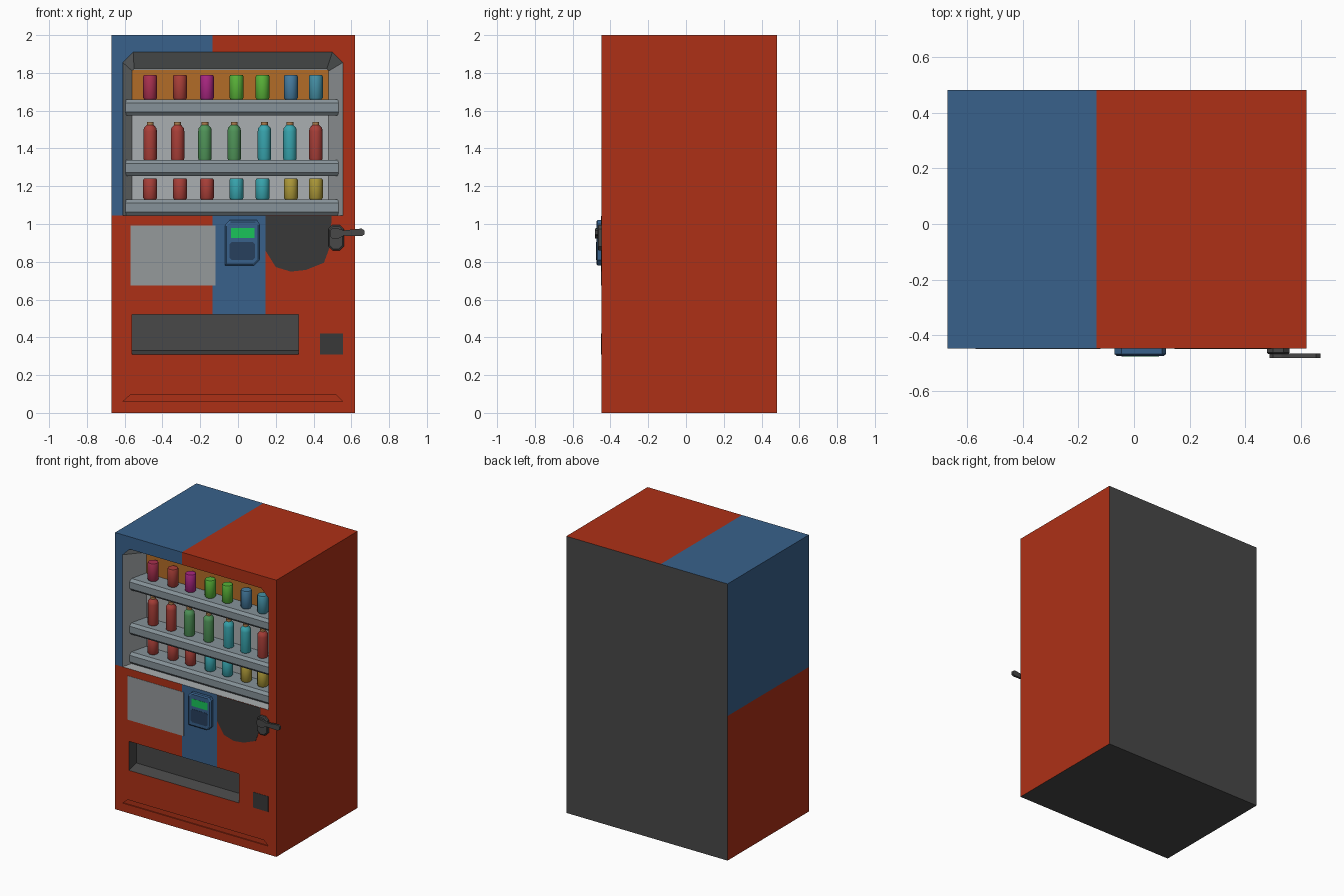
import bpy, bmesh, math
from mathutils import Vector

if "Cube" in bpy.data.objects:
    bpy.data.objects.remove(bpy.data.objects["Cube"])

FRONT, BACK = -0.447, 0.482
mats = {}

def mat(name, r, g, b):
    m = bpy.data.materials.new(name)
    m.diffuse_color = (r, g, b, 1)
    m.use_nodes = True
    m.node_tree.nodes["Principled BSDF"].inputs["Base Color"].default_value = m.diffuse_color
    mats[name] = m

for spec in [("red", .42, .03, .008), ("blue", .04, .12, .26), ("dark", .065, .065, .065),
             ("charcoal", .04, .04, .04), ("light", .40, .43, .44), ("panel", .30, .32, .33),
             ("shelf", .24, .29, .32), ("orange", .45, .15, .02), ("navy", .02, .05, .11),
             ("screen", .01, .55, .1), ("crimson", .4, .03, .08), ("brick", .4, .05, .04),
             ("magenta", .4, .02, .22), ("lime", .1, .45, .04), ("green", .08, .3, .1),
             ("cyan", .04, .38, .43), ("steel", .06, .2, .35), ("teal", .06, .28, .38),
             ("yellow", .42, .32, .04), ("cap", .45, .22, .08)]:
    mat(*spec)

def finish(name, bm, color=None, smooth=False):
    bmesh.ops.recalc_face_normals(bm, faces=bm.faces)
    me = bpy.data.meshes.new(name)
    bm.to_mesh(me)
    bm.free()
    ob = bpy.data.objects.new(name, me)
    bpy.context.collection.objects.link(ob)
    if color:
        me.materials.append(mats[color])
    if smooth:
        bpy.ops.object.select_all(action='DESELECT')
        ob.select_set(True)
        bpy.context.view_layer.objects.active = ob
        bpy.ops.object.shade_smooth_by_angle(angle=math.radians(40))
    return ob

def skin(bm, rings):
    """Join matching rings of points and cap both ends."""
    vs = [[bm.verts.new(p) for p in ring] for ring in rings]
    n = len(vs[0])
    for a, b in zip(vs, vs[1:]):
        for i in range(n):
            bm.faces.new((a[i], a[(i + 1) % n], b[(i + 1) % n], b[i]))
    bm.faces.new(vs[0])
    bm.faces.new(vs[-1])

def loft(name, loops, color=None):
    """Outlines in x,z stacked along y."""
    bm = bmesh.new()
    skin(bm, [[(x, y, z) for x, z in poly] for poly, y in loops])
    return finish(name, bm, color)

def plate(name, poly, y0, y1, color=None):
    return loft(name, [(poly, y0), (poly, y1)], color)

def rect(x0, x1, z0, z1, c=0, top=True, bottom=True):
    """Rectangle outline, optionally with cut corners."""
    lo = [(x0 + c, z0), (x1 - c, z0), (x1, z0 + c)] if c and bottom else [(x0, z0), (x1, z0)]
    hi = [(x1, z1 - c), (x1 - c, z1), (x0 + c, z1), (x0, z1 - c)] if c and top else [(x1, z1), (x0, z1)]
    return lo + hi + ([(x0, z0 + c)] if c and bottom else [])

# Cabinet box, split along the colour borders
bm = bmesh.new()
skin(bm, [[(x, y, z) for x, z in rect(-.67, .62, 0, 2)] for y in (FRONT, BACK)])
for co, no in [((-.135, 0, 0), (1, 0, 0)), ((.145, 0, 0), (1, 0, 0)), ((0, 0, 1.045), (0, 0, 1)),
               ((0, 0, .52), (0, 0, 1)), ((0, 0, .06), (0, 0, 1))]:
    bmesh.ops.bisect_plane(bm, geom=bm.verts[:] + bm.edges[:] + bm.faces[:], plane_co=co, plane_no=no)
cabinet = finish("cabinet", bm)

# Recesses: display window, delivery tray, kick step
win = rect(-.61, .555, 1.045, 1.91, .055, bottom=False)
win_back = rect(-.56, .48, 1.045, 1.82, .01, bottom=False)
slot = rect(-.56, .32, .31, .52)
slot_back = rect(-.56, .32, .33, .52)
kick = [(-.61, .06), (.555, .06), (.52, .095), (-.57, .095)]
cutters = [loft("window_cutter", [(win, -.55), (win, FRONT), (win_back, -.245)]),
           loft("tray_cutter", [(slot, -.55), (slot, FRONT), (slot_back, -.36)]),
           plate("kick_cutter", kick, -.55, FRONT + .008)]
for c in cutters:
    md = cabinet.modifiers.new("cut", 'BOOLEAN')
    md.operation, md.solver, md.object = 'DIFFERENCE', 'EXACT', c
    c.hide_render = True
dg = bpy.context.evaluated_depsgraph_get()
me = bpy.data.meshes.new_from_object(cabinet.evaluated_get(dg))
cabinet.modifiers.clear()
cabinet.data = me
for c in cutters:
    bpy.data.objects.remove(c)

# Cabinet colours by location
me.materials.clear()
names = ["red", "blue", "dark", "light"]
for n in names:
    me.materials.append(mats[n])
for p in me.polygons:
    x, y, z = p.center
    inside = FRONT + .002 < y < BACK - .01 and -.66 < x < .61 and .01 < z < 1.99
    color = "red"
    if y > BACK - .01 or z < .005:
        color = "dark"
    elif inside and z > 1:
        color = "light"
    elif inside and z > .2:
        color = "dark"
    elif x < -.135 and z > 1.045:
        color = "blue"
    elif y < FRONT + .01 and -.135 < x < .145 and .52 < z < 1.045:
        color = "blue"
    p.material_index = names.index(color)

# Back card and shelves
plate("display_backing", rect(-.56, .48, 1.62, 1.815), -.248, -.235, "orange")
for i, z in enumerate((1.045, 1.255, 1.575)):
    prof = [(-.235, z), (-.372, z), (-.388, z + .018), (-.388, z + .065), (-.372, z + .085), (-.235, z + .085)]
    bm = bmesh.new()
    skin(bm, [[(x, a, b) for a, b in prof] for x in (-.609, .554)])
    finish(f"shelf_{i + 1}", bm, "shelf")

# Drinks
def lathe(name, x, z, prof, color, cap_from=None):
    bm = bmesh.new()
    n = 14
    skin(bm, [[(x + r * math.cos(2 * math.pi * k / n), -.305 + r * math.sin(2 * math.pi * k / n), z + h)
               for k in range(n)] for r, h in prof])
    ob = finish(name, bm, color, True)
    if cap_from:
        ob.data.materials.append(mats["cap"])
        for p in ob.data.polygons:
            if p.center.z > z + cap_from:
                p.material_index = 1

def can(h):
    return [(.031, 0), (.037, .008), (.037, h - .008), (.033, h)]

bottle = [(.033, 0), (.036, .008), (.036, .15), (.033, .168), (.018, .185), (.018, .2)]
can_x = (-.465, -.307, -.165, -.008, .13, .28, .412)
bottle_x = (-.465, -.32, -.175, -.02, .14, .275, .412)
rows = [("top_can", can_x, 1.66, can(.128), None,
         "crimson brick magenta lime lime steel teal"),
        ("bottle", bottle_x, 1.34, bottle, .187, "brick brick green green cyan cyan brick"),
        ("bottom_can", can_x, 1.13, can(.11), None, "brick brick brick cyan cyan yellow yellow")]
for name, xs, z, prof, cap, colors in rows:
    for i, (x, c) in enumerate(zip(xs, colors.split())):
        lathe(f"{name}_{i + 1}", x, z, prof, c, cap)

# Flat front panels
plate("notice_panel", rect(-.57, -.12, .675, .992), FRONT - .002, FRONT + .01, "panel")
plate("coin_panel", [(.145, 1.043), (.495, 1.043), (.49, .89), (.455, .795), (.36, .757), (.28, .748),
                     (.2, .772), (.145, .86)], FRONT - .002, FRONT + .01, "charcoal")
plate("coin_return", rect(.433, .555, .308, .42), FRONT - .002, FRONT + .01, "charcoal")

# Card reader
reader = [(-.07, .78), (.085, .78), (.115, .81), (.115, 1.0), (.1, 1.02), (-.045, 1.02), (-.07, .995)]
inner = [(.0225 + (x - .0225) * .9, .9 + (z - .9) * .93) for x, z in reader]
loft("card_reader", [(reader, FRONT + .01), (reader, -.468), (inner, -.475)], "blue")
plate("reader_pad", rect(-.045, .09, .81, .905, .012), -.4765, -.47, "navy")
plate("reader_screen", rect(-.037, .088, .927, .98), -.4765, -.47, "screen")

# Lock and lever handle
lock = rect(.478, .56, .86, .995, .022)
lock_in = rect(.484, .554, .867, .988, .02)
loft("lock_plate", [(lock, FRONT + .01), (lock, -.462), (lock_in, -.468)], "dark")
bar = [(.487, .935), (.5, .922), (.53, .922), (.56, .938), (.655, .936), (.67, .945), (.67, .965),
       (.655, .976), (.56, .966), (.53, .976), (.5, .976), (.487, .963)]
plate("lever_handle", bar, -.482, -.466, "dark")
